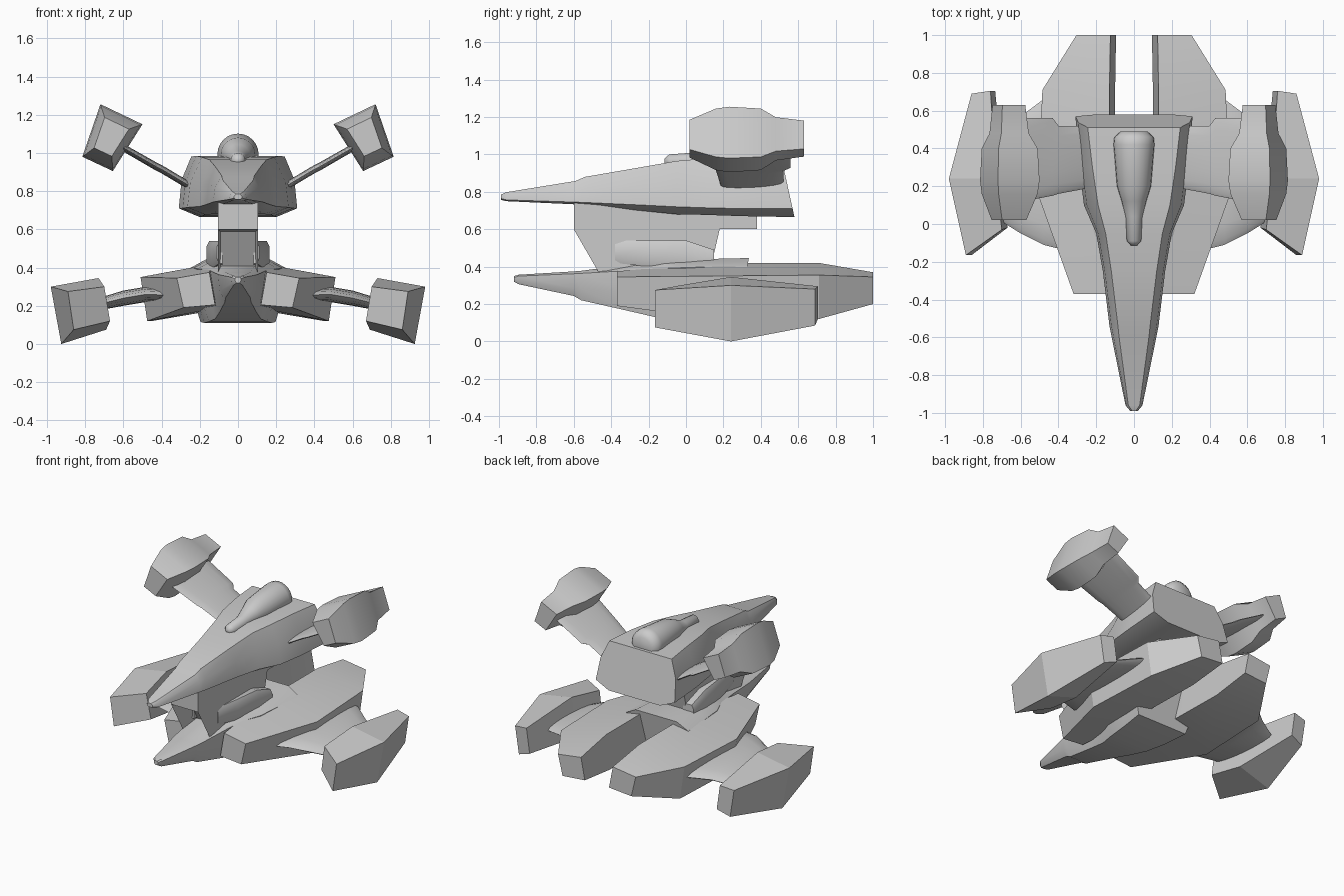
import bpy, bmesh, math

cube = bpy.data.objects.get("Cube")
if cube:
    bpy.data.objects.remove(cube, do_unlink=True)

grey = bpy.data.materials.new("hull_grey")
grey.use_nodes = True
grey.diffuse_color = (0.6, 0.6, 0.6, 1)
grey.node_tree.nodes["Principled BSDF"].inputs["Base Color"].default_value = (0.6, 0.6, 0.6, 1)


def finish(name, bm, angle=30):
    bmesh.ops.recalc_face_normals(bm, faces=bm.faces)
    mesh = bpy.data.meshes.new(name)
    bm.to_mesh(mesh)
    bm.free()
    mesh.materials.append(grey)
    obj = bpy.data.objects.new(name, mesh)
    bpy.context.collection.objects.link(obj)
    bpy.ops.object.select_all(action='DESELECT')
    obj.select_set(True)
    bpy.context.view_layer.objects.active = obj
    bpy.ops.object.shade_smooth_by_angle(angle=math.radians(angle))
    return obj


def loft(name, rings, side=1, angle=30):
    """Skin a list of equal-sized point rings and cap both ends."""
    bm = bmesh.new()
    loops = [[bm.verts.new((x * side, y, z)) for x, y, z in ring] for ring in rings]
    n = len(rings[0])
    for a, b in zip(loops, loops[1:]):
        for i in range(n):
            j = (i + 1) % n
            bm.faces.new((a[i], a[j], b[j], b[i]))
    bm.faces.new(loops[0])
    bm.faces.new(loops[-1])
    return finish(name, bm, angle)


def oval(rx, rz, n=16):
    turns = [2 * math.pi * i / n for i in range(n)]
    return [(rx * math.cos(t), rz * math.sin(t)) for t in turns]


def blade(name, stations, side):
    """Thin wing with an oval section: x, front y, back y, z, half thickness."""
    rings = []
    for x, y0, y1, z, t in stations:
        mid, half = (y0 + y1) / 2, (y1 - y0) / 2
        rings.append([(x, mid + v, z + w) for v, w in oval(half, t)])
    return loft(name, rings, side, 40)


# Hull stations: y, low width, shoulder, deck width, belly z, low z, shoulder z, deck z
HULL = [
    (-0.99, .02, .02, .01, .757, .765, .775, .785),
    (-0.96, .045, .04, .03, .75, .757, .785, .798),
    (-0.59, .12, .11, .08, .733, .745, .82, .858),
    (-0.54, .13, .12, .085, .73, .743, .822, .88),
    (-0.25, .165, .155, .12, .70, .73, .835, .93),
    (-0.05, .20, .19, .15, .68, .72, .84, .965),
    (0.10, .265, .25, .19, .677, .715, .845, .978),
    (0.30, .29, .275, .22, .67, .71, .85, .985),
    (0.58, .31, .295, .245, .665, .71, .86, .98),
]


def hull(name, place):
    rings = []
    for k, (y, w, sh, dk, zb, zl, zm, zt) in enumerate(HULL):
        half = [(w * .65, zb), (w, zl), (sh, zm), (dk, zt)]
        ring = half + [(-x, z) for x, z in reversed(half)]
        slant = .22 if k == len(HULL) - 1 else 0
        rings.append([place(x, y - slant * (z - .665), z) for x, z in ring])
    return loft(name, rings)


# Upper hull, and a smaller upside-down copy as the lower hull
hull("upper_hull", lambda x, y, z: (x, y, z))
hull("lower_hull", lambda x, y, z: (x * .8, -.92 + (y + .99) * .8, .11 + (.985 - z) * 1.05))

# Rounded housing on the deck
housing = [(-.115, .015, .962), (-.09, .038, .962), (.04, .045, .965), (.12, .065, .98),
           (.2, .09, .99), (.42, .108, .993), (.46, .104, .993), (.49, .07, .99)]
loft("deck_housing", [[(a, y, z + b) for a, b in oval(r, r, 24)] for y, r, z in housing], angle=50)

# Neck joining the hulls, with a recessed intake in its sloping front
profile = [(-.6, .74), (-.6, .6), (-.45, .34), (.12, .34), (.18, .6), (.38, .6), (.38, .69)]
neck = bmesh.new()
left = [neck.verts.new((.105, y, z)) for y, z in profile]
right = [neck.verts.new((-.105, y, z)) for y, z in profile]
neck.faces.new(left)
neck.faces.new(right[::-1])
walls = []
for i in range(len(profile)):
    j = (i + 1) % len(profile)
    walls.append(neck.faces.new((left[i], right[i], right[j], left[j])))
bmesh.ops.recalc_face_normals(neck, faces=neck.faces)
bmesh.ops.inset_region(neck, faces=[walls[1]], thickness=.02)
bmesh.ops.translate(neck, verts=walls[1].verts, vec=(0, .15, 0))
finish("neck", neck)

for side, word in ((1, "left"), (-1, "right")):
    # Cheek fairing on the neck
    cheek = []
    for y, x, low, top in ((-.38, .11, .42, .54), (-.2, .14, .40, .54), (0, .165, .385, .54), (.15, .165, .385, .49)):
        cheek.append([(.08, y, low), (x - .01, y, low), (x, y, low + .03),
                      (x, y, top - .03), (x - .015, y, top), (.08, y, top)])
    loft(word + "_neck_cheek", cheek, side)

    # Large lower nacelle: y, inner x, outer x, top in, top out, base out, base in
    nacelle = []
    for y, xi, xo, ti, to, bo, bi in (
            (-.37, .15, .32, .375, .345, .19, .205), (.16, .13, .51, .42, .35, .12, .19),
            (.71, .13, .485, .42, .355, .12, .18), (1.0, .125, .305, .37, .345, .2, .215)):
        nacelle.append([(xi, y, ti), (xo, y, to), (xo - .035, y, bo), (xi - .03, y, bi)])
    loft(word + "_lower_nacelle", nacelle, side, 12)

    # Lower wing between nacelle and outer pod
    blade(word + "_lower_wing", [(.36, -.14, .72, .255, .04), (.48, -.11, .66, .26, .04),
                                 (.6, -.05, .57, .24, .04), (.68, 0, .53, .22, .035),
                                 (.78, .08, .48, .2, .03)], side)

    # Angular outer pod with a slanted nose
    pod = [
        [(.70, -.03, .30), (.89, -.165, .275), (.86, -.165, .075), (.67, -.02, .12)],
        [(.73, .24, .345), (.98, .24, .30), (.925, .24, 0), (.69, .24, .075)],
        [(.76, .705, .295), (.86, .69, .28), (.83, .69, .085), (.735, .705, .12)],
    ]
    loft(word + "_lower_pod", pod, side, 10)

    # Thin raised upper wing
    blade(word + "_upper_wing", [(.24, .19, .52, .82, .022), (.40, .16, .52, .915, .022),
                                 (.43, .15, .56, .93, .022), (.64, .11, .56, 1.05, .02)], side)

    # Tilted upper pod, swelling in the middle
    corners = [(.50, 1.15), (.72, 1.255), (.815, .98), (.655, .905)]
    cx, cz = .668, 1.09
    rings = []
    for y, s in ((.02, .58), (.16, .94), (.23, 1), (.4, .94), (.48, .66), (.63, .55)):
        rings.append([(cx + (x - cx) * s, y, cz + (z - cz) * s) for x, z in corners])
    loft(word + "_upper_pod", rings, side)
